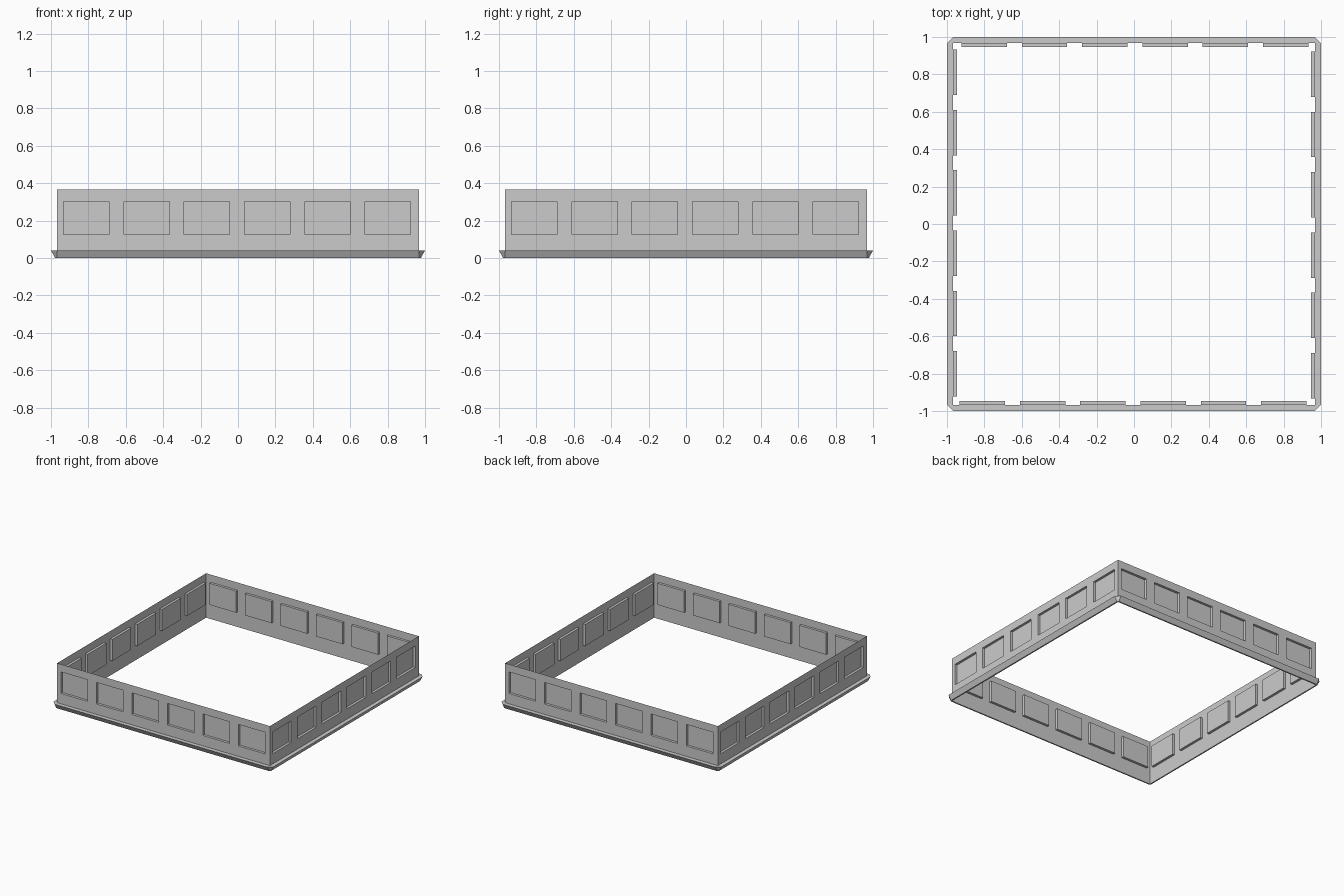
import bpy, bmesh
from math import pi
from mathutils import Matrix

if "Cube" in bpy.data.objects:
    bpy.data.objects.remove(bpy.data.objects["Cube"])

W = 0.967            # half width of the wall square
H = 0.365            # wall height
DEPTH = 0.02         # recess depth
START, PITCH, WIDTH, COUNT = -0.933, 0.3225, 0.243, 6
Z0, Z1 = 0.125, 0.302


def make_object(name, bm):
    bmesh.ops.remove_doubles(bm, verts=bm.verts, dist=1e-5)
    mesh = bpy.data.meshes.new(name)
    bm.to_mesh(mesh)
    bm.free()
    ob = bpy.data.objects.new(name, mesh)
    bpy.context.collection.objects.link(ob)
    return ob


def wall(name, angle):
    """Thin wall sheet with a row of panels pushed inward."""
    bm = bmesh.new()
    xs = [-W]
    for i in range(COUNT):
        xs += [START + PITCH * i, START + PITCH * i + WIDTH]
    xs.append(W)
    zs = [0, Z0, Z1, H]
    grid = [[bm.verts.new((x, -W, z)) for z in zs] for x in xs]
    panels = []
    for i in range(len(xs) - 1):
        for k in range(3):
            f = bm.faces.new((grid[i][k], grid[i + 1][k],
                              grid[i + 1][k + 1], grid[i][k + 1]))
            if i % 2 == 1 and k == 1:
                panels.append(f)
    # recessed panels
    for f in bmesh.ops.extrude_discrete_faces(bm, faces=panels)["faces"]:
        bmesh.ops.translate(bm, verts=f.verts, vec=(0, DEPTH, 0))
    bmesh.ops.transform(bm, matrix=Matrix.Rotation(angle, 4, 'Z'), verts=bm.verts)
    return make_object(name, bm)


for n, side in enumerate(("front", "right", "back", "left")):
    wall(side + "_wall", n * pi / 2)

# Base lip: sloped underside, flat top, clipped corners
bm = bmesh.new()
TOP, LOW, LIP_Z = 1.0, 0.978, 0.04
for n in range(4):
    rot = Matrix.Rotation(n * pi / 2, 4, 'Z')

    def face(*pts):
        bm.faces.new([bm.verts.new(p) for p in pts]).normal_update()

    before = set(bm.verts)
    face((-W, -LOW, 0), (W, -LOW, 0), (W, -TOP, LIP_Z), (-W, -TOP, LIP_Z))
    face((-W, -TOP, LIP_Z), (W, -TOP, LIP_Z), (W, -W, LIP_Z), (-W, -W, LIP_Z))
    face((-W, -W, 0), (W, -W, 0), (W, -LOW, 0), (-W, -LOW, 0))
    # clipped corner
    face((W, -LOW, 0), (LOW, -W, 0), (TOP, -W, LIP_Z), (W, -TOP, LIP_Z))
    face((W, -TOP, LIP_Z), (TOP, -W, LIP_Z), (W, -W, LIP_Z))
    face((W, -W, 0), (LOW, -W, 0), (W, -LOW, 0))
    new = [v for v in bm.verts if v not in before]
    bmesh.ops.transform(bm, matrix=rot, verts=new)
make_object("base_lip", bm)
